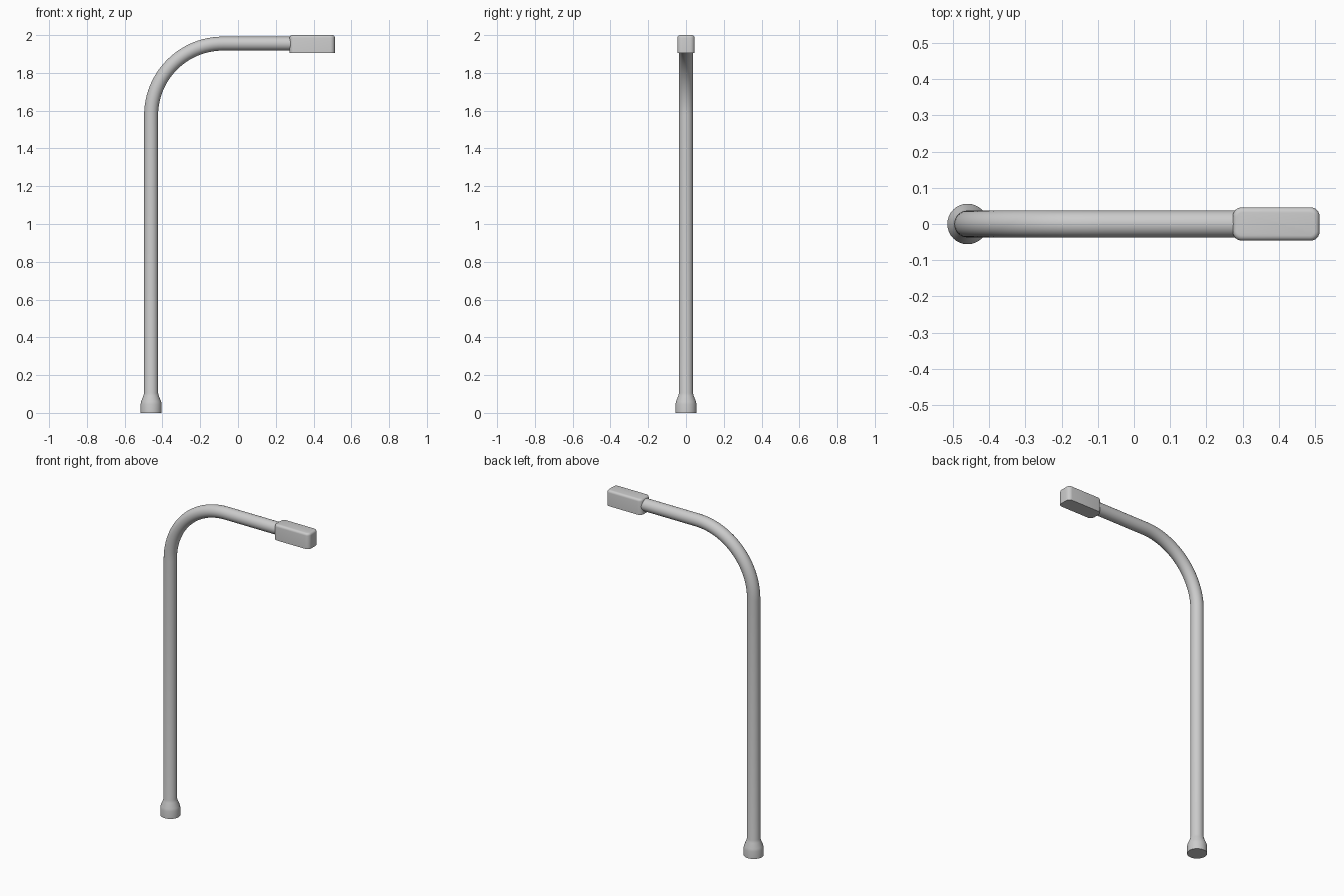
import bpy, bmesh, math
from mathutils import Vector

if "Cube" in bpy.data.objects:
    bpy.data.objects.remove(bpy.data.objects["Cube"])

PX, R, ARM_Z, BEND, SIDES = -0.46, 0.037, 1.955, 0.38, 32


def finish(name, bm):
    bmesh.ops.recalc_face_normals(bm, faces=bm.faces)
    me = bpy.data.meshes.new(name)
    bm.to_mesh(me)
    bm.free()
    ob = bpy.data.objects.new(name, me)
    bpy.context.collection.objects.link(ob)
    bpy.context.view_layer.objects.active = ob
    ob.select_set(True)
    bpy.ops.object.shade_smooth_by_angle(angle=math.radians(35))
    ob.select_set(False)
    return ob


def sweep(name, stations):
    """Skin circles given as (centre x, centre z, tilt, radius), tilt 0 = upward."""
    bm = bmesh.new()
    rings = []
    for x, z, t, r in stations:
        side = Vector((math.cos(t), 0, -math.sin(t)))
        rings.append([bm.verts.new(Vector((x, 0, z)) + r * (math.cos(a) * side + math.sin(a) * Vector((0, 1, 0))))
                      for a in (2 * math.pi * i / SIDES for i in range(SIDES))])
    for lo, hi in zip(rings, rings[1:]):
        for i in range(SIDES):
            j = (i + 1) % SIDES
            bm.faces.new((lo[i], lo[j], hi[j], hi[i]))
    bm.faces.new(rings[0])
    bm.faces.new(rings[-1])
    return finish(name, bm)


# Pole with flared foot, bending over into the horizontal arm
path = [(PX, z, 0, r) for z, r in ((0, 0.056), (0.045, 0.056), (0.06, 0.053), (0.09, 0.041), (0.105, R))]
for i in range(25):
    t = math.pi / 2 * i / 24
    path.append((PX + BEND * (1 - math.cos(t)), ARM_Z - BEND * (1 - math.sin(t)), t, R))
path.append((0.30, ARM_Z, math.pi / 2, R))
sweep("lamp_pole", path)

# Lamp head: box with rounded upright corners, soft top rim and sharp flat underside
bm = bmesh.new()
bmesh.ops.create_cube(bm, size=1)
bmesh.ops.scale(bm, vec=(0.24, 0.092, 0.095), verts=bm.verts)
bmesh.ops.translate(bm, vec=(0.393, 0, 1.9525), verts=bm.verts)
upright = [e for e in bm.edges if abs(e.verts[0].co.z - e.verts[1].co.z) > 0.05]
bmesh.ops.bevel(bm, geom=upright, offset=0.025, segments=6, profile=0.5, affect='EDGES')
rim = [e for e in bm.edges if all(v.co.z > 1.999 for v in e.verts)]
bmesh.ops.bevel(bm, geom=rim, offset=0.014, segments=4, profile=0.5, affect='EDGES')
finish("lamp_head", bm)
